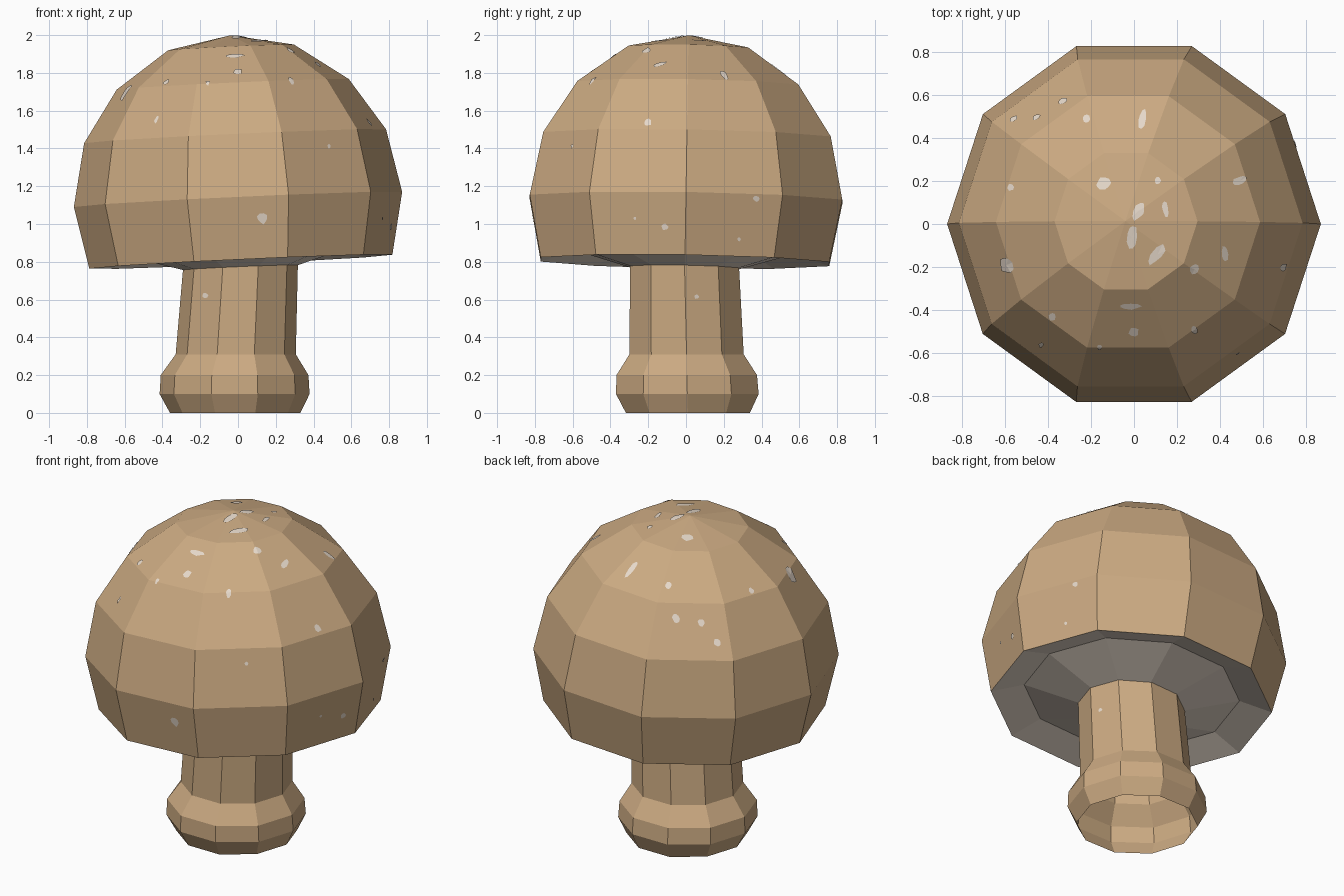
import bpy, bmesh, math, random
from mathutils import Vector, Euler
from mathutils.bvhtree import BVHTree

if "Cube" in bpy.data.objects:
    bpy.data.objects.remove(bpy.data.objects["Cube"])

random.seed(4)
SIDES = 10


def material(name, rgb):
    m = bpy.data.materials.new(name)
    m.diffuse_color = (*rgb, 1)
    m.use_nodes = True
    m.node_tree.nodes["Principled BSDF"].inputs["Base Color"].default_value = m.diffuse_color
    return m


brown = material("warm brown", (0.60, 0.402, 0.223))
cream = material("pale cream", (0.80, 0.70, 0.60))


def finish(bm, name, mat):
    mesh = bpy.data.meshes.new(name)
    bm.to_mesh(mesh)
    mesh.materials.append(mat)
    obj = bpy.data.objects.new(name, mesh)
    bpy.context.collection.objects.link(obj)
    return obj


def lathe(rings, apex=None, place=lambda p: p, flip=False):
    """Ten-sided skin over rings (cx, cy, z, radius), optionally closed to a point."""
    bm = bmesh.new()
    loops = []
    for cx, cy, z, r in rings:
        loops.append([bm.verts.new(place(Vector((cx + r * math.cos(a), cy + r * math.sin(a), z))))
                      for a in (2 * math.pi * i / SIDES for i in range(SIDES))])
    for low, high in zip(loops, loops[1:]):
        for i in range(SIDES):
            j = (i + 1) % SIDES
            bm.faces.new((low[i], low[j], high[j], high[i]))
    if apex is not None:
        tip = bm.verts.new(place(Vector((0, 0, apex))))
        for i in range(SIDES):
            bm.faces.new((loops[-1][i], loops[-1][(i + 1) % SIDES], tip))
    if flip:
        bmesh.ops.reverse_faces(bm, faces=bm.faces[:])
    bm.normal_update()
    return bm


# Slight lean of the cap
lean = Euler((-0.016, -0.046, 0)).to_matrix()
def tilt(p):
    return lean @ p + Vector((0, 0, 1.13))


# Domed cap
cap = lathe([(0, 0, -0.33, 0.803), (0, 0, 0, 0.87), (0, 0, 0.335, 0.80),
             (0, 0, 0.61, 0.615), (0, 0, 0.806, 0.333)], apex=0.87, place=tilt)
finish(cap, "mushroom_cap", brown)

# Cream underside: shallow groove inside the rim, then down to the stem
gills = lathe([(0, 0, -0.33, 0.803), (0, 0, -0.27, 0.615), (0, 0, -0.365, 0.29)],
              place=tilt, flip=True)
if sum(f.normal.z for f in gills.faces) > 0:
    bmesh.ops.reverse_faces(gills, faces=gills.faces[:])
finish(gills, "cap_underside", cream)

# Stem with bulging open foot
stem = lathe([(-0.015, 0.01, 0, 0.345), (-0.018, 0.007, 0.10, 0.397),
              (-0.018, 0.004, 0.20, 0.391), (-0.012, 0.003, 0.31, 0.318),
              (0.014, -0.008, 0.785, 0.303)])
finish(stem, "stem", brown)

cap_tree = BVHTree.FromBMesh(cap)
stem_tree = BVHTree.FromBMesh(stem)


# Thin pale flecks laid on the surface: centre, half sizes, turn
def fleck(bm, tree, start, u, v, ray, a, b, turn=0):
    def drop(p):
        hit, n, _, _ = tree.ray_cast(p, ray)
        if hit is None:
            return None
        return hit + (n if n.dot(ray) < 0 else -n) * 0.005
    pts = [drop(start)]
    c, s = math.cos(turn), math.sin(turn)
    for i in range(9):
        t = 2 * math.pi * i / 9
        k = random.uniform(0.75, 1.1)
        x, y = a * k * math.cos(t), b * k * math.sin(t)
        pts.append(drop(start + u * (x * c - y * s) + v * (x * s + y * c)))
    if None in pts:
        return
    vs = [bm.verts.new(p) for p in pts]
    for i in range(9):
        f = bm.faces.new((vs[0], vs[1 + i], vs[1 + (i + 1) % 9]))
        f.normal_update()
        if f.normal.dot(ray) > 0:
            f.normal_flip()


X, Y, Z = Vector((1, 0, 0)), Vector((0, 1, 0)), Vector((0, 0, 1))
bm = bmesh.new()
# flecks on the crown, placed from above
top_flecks = [(0.04, 0.49, .02, .05, -.2), (-0.22, 0.49, .02, .02, 0), (-0.57, 0.17, .015, .018, 0),
              (-0.14, 0.19, .035, .033, 0), (0.11, 0.2, .015, .018, 0), (0.145, 0.07, .015, .045, .2),
              (0.02, 0.06, .025, .05, -.5), (-0.01, -0.06, .025, .065, 0), (0.11, -0.14, .025, .06, -.7),
              (0.28, -0.21, .022, .024, 0), (0.42, -0.14, .018, .04, 0), (0.49, 0.2, .04, .022, .5),
              (-0.59, -0.19, .03, .045, .4), (-0.38, -0.43, .018, .02, 0), (-0.02, -0.38, .055, .016, 0),
              (0, -0.5, .025, .02, 0), (0.28, -0.49, .015, .02, 0), (-0.16, -0.57, .012, .012, 0),
              (-0.43, -0.56, .012, .012, 0)]
for x, y, a, b, t in top_flecks:
    fleck(bm, cap_tree, Vector((x, y, 3)), X, Y, -Z, a, b, t)

# flecks on the sides: compass angle of the viewer, offset to the right, height, size
side_flecks = [(-90, 0.13, 1.03, .03), (0, -0.11, 0.985, .018), (0, -0.27, 1.03, .009),
               (0, 0.37, 1.135, .017), (0, 0.28, 0.92, .011), (0, -0.2, 1.535, .02),
               (-45, -0.085, 1.41, .012), (135, -0.17, 1.64, .024), (135, -0.03, 1.62, .02),
               (135, 0.05, 1.52, .02)]
stem_flecks = [(-90, -0.17, 0.62, .017), (0, 0.055, 0.615, .013)]
for tree, spots in ((cap_tree, side_flecks), (stem_tree, stem_flecks)):
    for deg, off, z, r in spots:
        out = Vector((math.cos(math.radians(deg)), math.sin(math.radians(deg)), 0))
        right = Z.cross(out)
        fleck(bm, tree, out * 3 + right * off + Z * z, right, Z, -out, r, r)
finish(bm, "pale_flecks", cream)
for b in (cap, gills, stem, bm):
    b.free()
